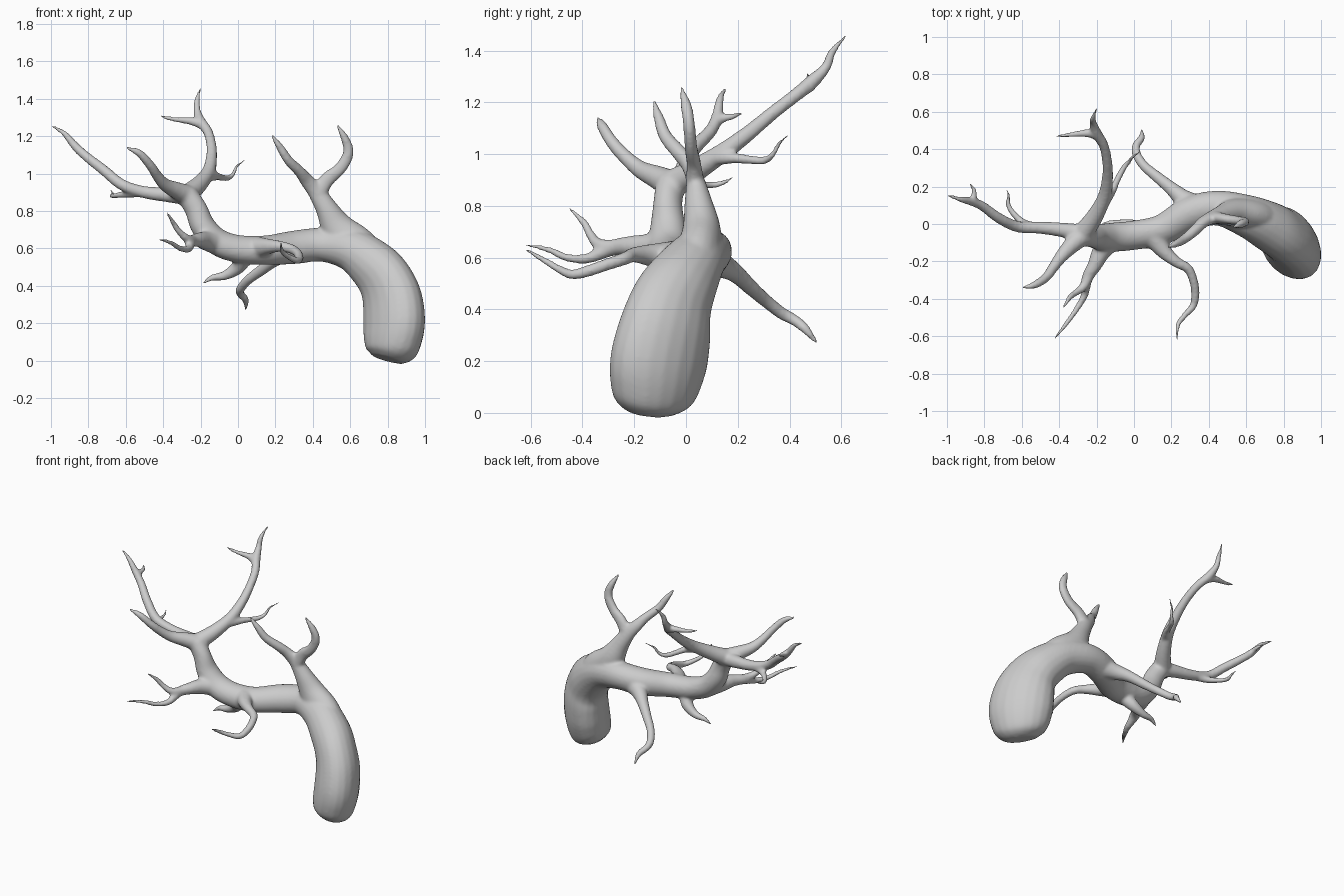
import bpy, bmesh, math
from mathutils import Vector

SIDES, STEPS = 20, 6
bm = bmesh.new()


def spline(pts, scale):
    """Catmull-Rom samples through (x, y, z, ru, rv) points."""
    P = [Vector(p if len(p) == 5 else (*p, p[3])) for p in pts]
    for p in P:
        p[3] *= scale
        p[4] *= scale
    P = [2 * P[0] - P[1]] + P + [2 * P[-1] - P[-2]]
    out = []
    for a, b, c, d in zip(P, P[1:], P[2:], P[3:]):
        for i in range(STEPS):
            t = i / STEPS
            out.append(0.5 * (2 * b + (c - a) * t + (2 * a - 5 * b + 4 * c - d) * t * t
                              + (3 * b - a - 3 * c + d) * t ** 3))
    return out + [P[-2]]


def tube(pts, scale=1.0, v=(0, 1, 0)):
    """Closed tapering tube with an elliptical section; v is the rv axis at the start."""
    S = spline(pts, scale)
    C = [Vector(s[:3]) for s in S]
    v, rings = Vector(v), []
    for i, s in enumerate(S):
        t = (C[min(i + 1, len(C) - 1)] - C[max(i - 1, 0)]).normalized()
        if i == 0 and abs(t.y) > 0.9:
            v = Vector((1, 0, 0))
        v = (v - t * v.dot(t)).normalized()
        u = v.cross(t)
        ring = []
        for k in range(SIDES):
            a = 2 * math.pi * k / SIDES
            ring.append(bm.verts.new(C[i] + u * max(s[3], .006) * math.cos(a)
                                     + v * max(s[4], .006) * math.sin(a)))
        rings.append(ring)
    faces = [bm.faces.new(rings[0]), bm.faces.new(rings[-1])]
    for r, q in zip(rings, rings[1:]):
        for k in range(SIDES):
            n = (k + 1) % SIDES
            faces.append(bm.faces.new((r[k], r[n], q[n], q[k])))
    bmesh.ops.recalc_face_normals(bm, faces=faces)


# Main trunk: swollen foot, bend, horizontal run, rise to the left junction
tube([(.80, -.135, .006, .08, .10), (.81, -.13, .04, .122, .155), (.825, -.12, .10, .138, .188),
      (.835, -.105, .2, .143, .207), (.825, -.08, .32, .139, .197), (.79, -.055, .42, .132, .172),
      (.725, -.015, .505, .13, .145), (.61, .04, .59, .115, .115), (.45, .085, .62, .095, .09),
      (.3, .055, .605, .093, .088), (.15, -.03, .59, .083, .078), (0, -.06, .597, .08, .073),
      (-.11, -.07, .635, .08, .07), (-.185, -.07, .715, .07, .066), (-.225, -.07, .81, .055, .062),
      (-.275, -.06, .89, .058, .058)], v=(-.55, .83, 0))

# Upper right stem and its fork
tube([(.72, 0, .5, .11), (.625, .045, .605, .118, .09), (.535, .06, .705, .09, .075),
      (.475, .048, .81, .06, .055),
      (.42, .035, .9, .047, .036), (.37, .01, .96, .038, .03), (.33, -.03, 1.01, .03),
      (.27, -.08, 1.07, .026), (.225, -.105, 1.14, .021), (.18, -.125, 1.205, .008)])
tube([(.43, .035, .89, .042, .036), (.475, .03, .965, .04, .028), (.54, .02, 1.02, .034, .025),
      (.58, .015, 1.08, .031, .024), (.59, .01, 1.13, .028, .023), (.57, 0, 1.19, .022),
      (.53, -.02, 1.26, .008)])

# Rear descending branch
tube([(.36, .08, .6, .08), (.27, .13, .575, .06), (.2, .19, .54, .042), (.12, .255, .48, .034),
      (.055, .31, .432, .03), (.015, .37, .385, .028), (.012, .42, .358, .025),
      (.04, .46, .325, .022), (.042, .507, .27, .008)], .88)

# Short lower branch
tube([(.04, -.06, .57, .055), (0, -.015, .5, .042), (-.07, 0, .455, .028),
      (-.14, 0, .442, .019), (-.19, -.01, .412, .007)], .92)

# Front branch
tube([(.1, -.06, .6, .07), (.165, -.15, .61, .045), (.23, -.205, .61, .032), (.29, -.24, .595, .028),
      (.32, -.31, .572, .026), (.328, -.38, .548, .025), (.315, -.44, .535, .022),
      (.27, -.49, .555, .018), (.235, -.54, .585, .015), (.23, -.62, .632, .007)], .92)

# Front left branch and its fork
tube([(-.11, -.07, .63, .075), (-.17, -.14, .64, .058), (-.21, -.22, .645, .043),
      (-.25, -.29, .635, .034), (-.265, -.38, .597, .023), (-.31, -.46, .6, .018),
      (-.36, -.53, .63, .015), (-.43, -.62, .65, .007)], .9)
tube([(-.235, -.26, .64, .035), (-.27, -.335, .65, .027), (-.315, -.37, .69, .02),
      (-.345, -.395, .735, .017), (-.385, -.46, .8, .006)], .9)

# Left forward branch
tube([(-.26, -.05, .88, .065), (-.33, -.11, .91, .053), (-.39, -.175, .94, .04),
      (-.43, -.23, .985, .033), (-.47, -.285, 1.045, .029), (-.53, -.325, 1.11, .024),
      (-.6, -.342, 1.14, .008)], .87)

# Long left branch with two side twigs
tube([(-.25, -.06, .88, .06), (-.36, -.035, .885, .045), (-.5, -.02, .9, .036),
      (-.62, -.015, .94, .033), (-.72, .03, 1.02, .031), (-.81, .095, 1.09, .028),
      (-.87, .12, 1.145, .025), (-.93, .132, 1.215, .017), (-1, .155, 1.257, .007)], .92)
tube([(-.5, -.02, .9, .028), (-.58, .0, .892, .024), (-.635, .045, .885, .019),
      (-.672, .1, .88, .016), (-.67, .15, .892, .012), (-.682, .19, .918, .006)], .92)
tube([(-.84, .105, 1.115, .022), (-.855, .14, 1.138, .018), (-.855, .18, 1.146, .014),
      (-.88, .218, 1.158, .006)])

# Tall rear branch with twigs
tube([(-.28, -.06, .88, .065), (-.21, .04, .94, .052), (-.16, .14, 1.005, .042),
      (-.142, .24, 1.08, .035), (-.143, .33, 1.155, .031), (-.162, .42, 1.225, .03),
      (-.2, .485, 1.278, .032), (-.218, .54, 1.335, .023), (-.218, .565, 1.395, .018),
      (-.2, .62, 1.46, .007)], .88)
tube([(-.18, .47, 1.26, .03), (-.25, .485, 1.28, .023), (-.32, .48, 1.287, .016),
      (-.38, .472, 1.297, .012), (-.42, .47, 1.31, .006)], .95)
tube([(-.165, .11, .985, .035), (-.12, .17, .985, .025), (-.09, .235, .98, .02),
      (-.055, .3, .975, .018), (-.025, .335, .998, .014), (-.005, .36, 1.04, .011),
      (.042, .395, 1.075, .006)], .92)

me = bpy.data.meshes.new("vessel_tree")
bm.to_mesh(me)
bm.free()
ob = bpy.data.objects.new("vessel_tree", me)
bpy.context.collection.objects.link(ob)

# Fuse the tubes into one skin and soften the joins
rm = ob.modifiers.new("fuse", 'REMESH')
rm.mode = 'VOXEL'
rm.voxel_size = 0.009
rm.use_smooth_shade = True
sm = ob.modifiers.new("soften", 'SMOOTH')
sm.factor = 0.5
sm.iterations = 10
